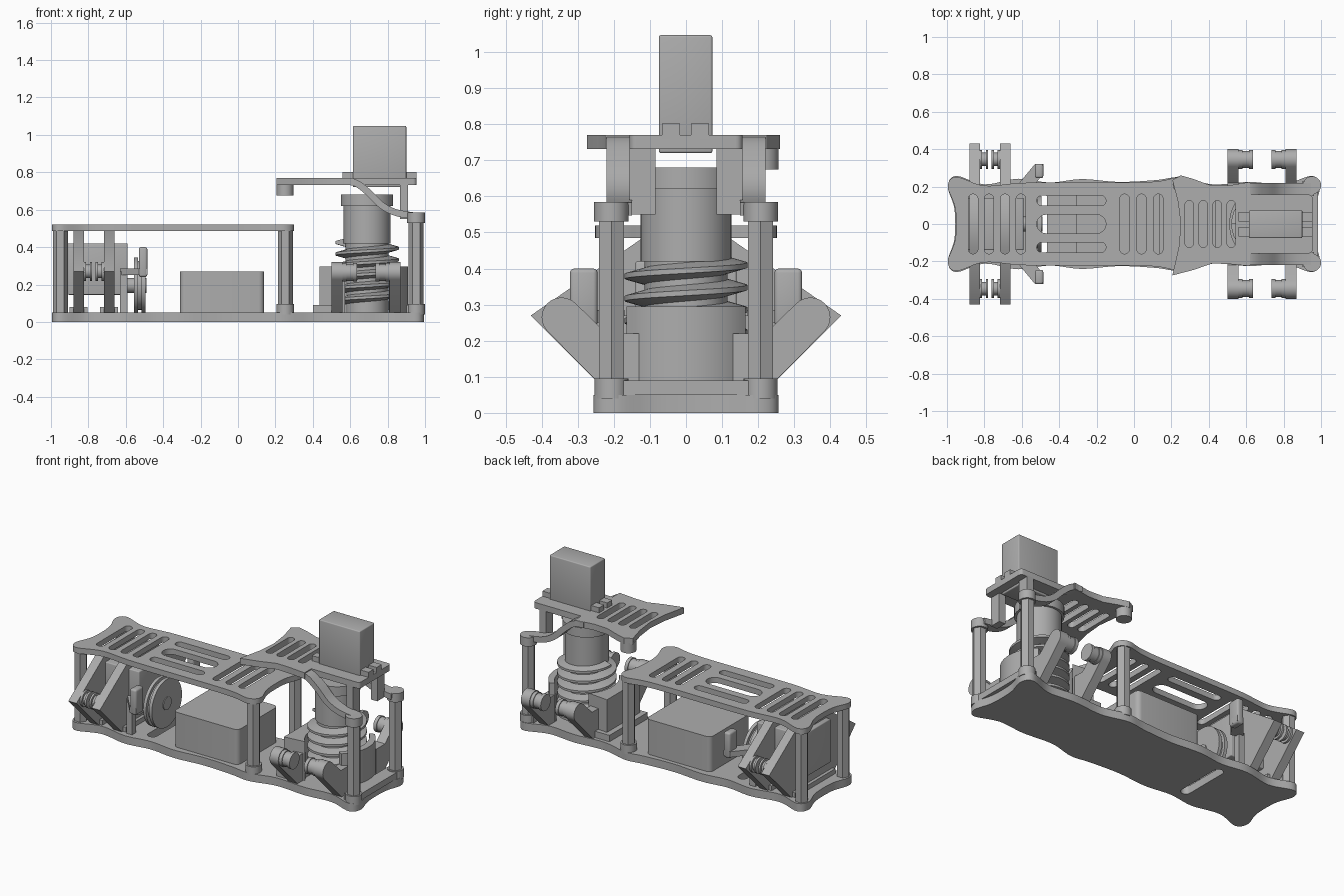
import bpy, bmesh, math
from mathutils import Vector

if "Cube" in bpy.data.objects:
    bpy.data.objects.remove(bpy.data.objects["Cube"], do_unlink=True)

GREY = (0.42, 0.42, 0.42, 1)
grey = bpy.data.materials.new("plain_grey")
grey.use_nodes = True
grey.diffuse_color = GREY
grey.node_tree.nodes["Principled BSDF"].inputs["Base Color"].default_value = GREY


def finish(name, bm):
    bmesh.ops.remove_doubles(bm, verts=bm.verts, dist=0.0001)
    bmesh.ops.recalc_face_normals(bm, faces=bm.faces)
    mesh = bpy.data.meshes.new(name)
    bm.to_mesh(mesh)
    bm.free()
    mesh.materials.append(grey)
    ob = bpy.data.objects.new(name, mesh)
    bpy.context.collection.objects.link(ob)
    bpy.ops.object.select_all(action='DESELECT')
    ob.select_set(True)
    bpy.context.view_layer.objects.active = ob
    bpy.ops.object.shade_smooth_by_angle(angle=math.radians(35))
    return ob


def box(name, x, y, z, bevel=0):
    bm = bmesh.new()
    bmesh.ops.create_cube(bm, size=1)
    for v in bm.verts:
        v.co = Vector([(r[0] + r[1]) / 2 + c * (r[1] - r[0]) for r, c in zip((x, y, z), v.co)])
    if bevel:
        bmesh.ops.bevel(bm, geom=bm.edges[:], offset=bevel, segments=3, affect='EDGES', profile=0.5)
    return finish(name, bm)


def prism(name, axis, lo, hi, outline, holes=()):
    """Extrude a flat outline, with optional holes, along an axis."""
    curve = bpy.data.curves.new(name + "_profile", 'CURVE')
    curve.dimensions = '2D'
    curve.fill_mode = 'BOTH'
    curve.extrude = (hi - lo) / 2
    for loop in (outline, *holes):
        sp = curve.splines.new('POLY')
        sp.points.add(len(loop) - 1)
        for p, co in zip(sp.points, loop):
            p.co = (co[0], co[1], 0, 1)
        sp.use_cyclic_u = True
    temp = bpy.data.objects.new(name + "_profile", curve)
    bpy.context.collection.objects.link(temp)
    mesh = bpy.data.meshes.new_from_object(temp.evaluated_get(bpy.context.evaluated_depsgraph_get()))
    bm = bmesh.new()
    bm.from_mesh(mesh)
    bpy.data.objects.remove(temp)
    bpy.data.curves.remove(curve)
    bpy.data.meshes.remove(mesh)
    mid = (lo + hi) / 2
    for v in bm.verts:
        a, b, c = v.co
        v.co = {'Z': (a, b, c + mid), 'X': (c + mid, a, b), 'Y': (a, mid - c, b)}[axis]
    return finish(name, bm)


def circle(a, b, r, sides=32):
    return [(a + r * math.cos(math.tau * i / sides),
             b + r * math.sin(math.tau * i / sides)) for i in range(sides)]


def rounded(a0, a1, b0, b1, r):
    """Rectangle outline with rounded corners."""
    pts = []
    for k, (a, b) in enumerate(((a1 - r, b1 - r), (a0 + r, b1 - r), (a0 + r, b0 + r), (a1 - r, b0 + r))):
        for i in range(6):
            t = (k + i / 5 * 0.98 + 0.01) * math.pi / 2
            pts.append((a + r * math.cos(t), b + r * math.sin(t)))
    return pts


def slot(a0, a1, b0, b1):
    return rounded(a0, a1, b0, b1, min(a1 - a0, b1 - b0) / 2)


def smooth(pts, steps=6, closed=True):
    """Catmull-Rom curve through the points."""
    pts = [Vector(p) for p in pts]
    n = len(pts)
    out = []
    for i in range(n if closed else n - 1):
        if closed:
            a, b, c, d = (pts[(i + k) % n] for k in (-1, 0, 1, 2))
        else:
            a, b, c, d = (pts[min(max(i + k, 0), n - 1)] for k in (-1, 0, 1, 2))
        for s in range(steps):
            t = s / steps
            out.append((2 * b + (c - a) * t + (2 * a - 5 * b + 4 * c - d) * t * t
                        + (3 * b - a - 3 * c + d) * t ** 3) / 2)
    return out if closed else out + [pts[-1]]


def both_sides(half):
    return half + [(x, -y) for x, y in reversed(half)]


def thread(name, x, z0, z1, turns, inner, outer, width):
    bm = bmesh.new()
    steps = int(turns * 32)
    section = ((inner, -width), (outer, -width * 0.3), (outer, width * 0.3), (inner, width))
    rows = []
    for i in range(steps + 1):
        t = math.tau * i / 32
        z = z0 + (z1 - z0) * i / steps
        rows.append([bm.verts.new((x + r * math.cos(t), r * math.sin(t), z + h)) for r, h in section])
    for p, q in zip(rows, rows[1:]):
        for k in range(4):
            bm.faces.new((p[k], p[(k + 1) % 4], q[(k + 1) % 4], q[k]))
    bm.faces.new(rows[0])
    bm.faces.new(rows[-1])
    return finish(name, bm)


# Scalloped base with one crosswise slot
base = both_sides([(-0.96, 0.08), (-0.995, 0.2), (-0.95, 0.257), (-0.8, 0.212), (-0.62, 0.242),
                   (-0.45, 0.222), (-0.28, 0.24), (-0.08, 0.225), (0.12, 0.235), (0.25, 0.25),
                   (0.42, 0.212), (0.62, 0.225), (0.8, 0.212), (0.95, 0.257), (0.995, 0.2), (0.965, 0.08)])
prism("base_plate", 'Z', 0, 0.05, smooth(base), [slot(-0.525, -0.465, -0.17, 0.17)])
box("end_rib", (0.9, 0.985), (-0.23, 0.23), (0.05, 0.09))

# Slotted deck
deck = both_sides([(-0.955, 0.08), (-0.995, 0.2), (-0.95, 0.252), (-0.8, 0.205), (-0.6, 0.22),
                   (-0.3, 0.222), (0, 0.222), (0.14, 0.23), (0.25, 0.25), (0.3, 0.2), (0.265, 0.08)])
holes = [slot(x - 0.025, x + 0.025, -0.16, 0.16)
         for x in (-0.86, -0.775, -0.69, -0.605, -0.05, 0.04, 0.13)]
holes += [slot(-0.52, -0.15, y - w, y + w) for y, w in ((-0.125, 0.027), (0, 0.05), (0.125, 0.027))]
prism("deck_plate", 'Z', 0.485, 0.52, smooth(deck), holes)

# Hexagonal posts with round bosses
for y in (-0.207, 0.207):
    for x, top in ((-0.95, 0.49), (0.253, 0.49), (0.952, 0.54)):
        prism("post", 'Z', 0.04, top, circle(x, y, 0.04, 6))
    for x in (0.253, 0.952):
        prism("post_foot", 'Z', 0.04, 0.095, circle(x, y, 0.047))
    prism("head_boss", 'Z', 0.53, 0.585, circle(0.952, y, 0.048))

# Head plate, one corner boss and the motor mount
head = [(0.205, -0.275), (0.32, -0.245), (0.42, -0.21), (0.52, -0.215), (0.62, -0.225),
        (0.62, 0.225), (0.5, 0.205), (0.4, 0.21), (0.32, 0.24), (0.25, 0.26),
        (0.205, 0.235), (0.235, 0.12), (0.25, 0), (0.24, -0.12)]
prism("head_plate", 'Z', 0.732, 0.77, head,
      [slot(x - 0.023, x + 0.023, -0.125, 0.125) for x in (0.295, 0.37, 0.445, 0.52)])
prism("head_corner_boss", 'Z', 0.675, 0.74, circle(0.252, 0.212, 0.045))
prism("motor_mount", 'Z', 0.732, 0.77, rounded(0.58, 0.955, -0.157, 0.157, 0.02))
box("motor_body", (0.615, 0.9), (-0.075, 0.073), (0.72, 1.047), 0.006)
for x in (0.56, 0.9):
    for y in (-0.066, 0.014):
        box("motor_tab", (x, x + 0.055), (y, y + 0.05), (0.76, 0.802))

# Curved arms dropping to the end posts, and mount legs
path = smooth([(0.56, 0.752), (0.63, 0.742), (0.7, 0.69), (0.77, 0.622), (0.85, 0.583), (0.96, 0.565)], 5, False)
lower, upper = [], []
for i, p in enumerate(path):
    d = path[min(i + 1, len(path) - 1)] - path[max(i - 1, 0)]
    n = Vector((-d.y, d.x)).normalized() * 0.018
    lower.append(p - n)
    upper.append(p + n)
for s in (-1, 1):
    lo, hi = sorted((s * 0.15, s * 0.22))
    prism("head_arm", 'Y', lo, hi, lower + upper[::-1])
    lo, hi = sorted((s * 0.085, s * 0.157))
    box("mount_leg", (0.865, 0.91), (lo, hi), (0.55, 0.74))

# Drive screw
AXIS = 0.69
prism("drive_cap", 'Z', 0.62, 0.68, circle(AXIS, 0, 0.14, 48))
prism("drive_drum", 'Z', 0.42, 0.625, circle(AXIS, 0, 0.126, 48))
prism("screw_core", 'Z', 0.05, 0.43, circle(AXIS, 0, 0.115, 48))
thread("screw_thread", AXIS, 0.085, 0.425, 5.5, 0.11, 0.17, 0.024)

# Cradle with a round bore, open at both sides
arc = [math.asin(0.165 / 0.22) * (i / 8 - 1) for i in range(17)]
bore = [(0.178 * math.cos(t), 0.2 * math.sin(t)) for t in arc]
shell = [(0.22 * math.cos(t), 0.22 * math.sin(t)) for t in arc]
prism("cradle_end_wall", 'Z', 0.04, 0.295,
      [(AXIS + x, y) for x, y in shell] + [(AXIS + x, y) for x, y in reversed(bore)])
prism("cradle_inner_wall", 'Z', 0.04, 0.295,
      [(0.435, -0.165), *[(AXIS - x, y) for x, y in bore], (0.435, 0.165)])
box("cradle_step", (0.4, 0.55), (-0.19, 0.19), (0.04, 0.09))


def roller(x0, x1, y, z, r):
    """Pulley with a flange at each end."""
    prism("roller", 'X', x0, x1, circle(y, z, r))
    w = (x1 - x0) * 0.28
    prism("roller_flange", 'X', x0, x0 + w, circle(y, z, 0.05))
    prism("roller_flange", 'X', x1 - w, x1, circle(y, z, 0.05))


# Rounded roller arms beside the screw
for s in (-1, 1):
    tip = [(0.345 + 0.055 * math.cos(t), 0.265 + 0.055 * math.sin(t))
           for t in [math.radians(-45 + 180 * i / 12) for i in range(13)]]
    arm = [(0.13, 0.04), (0.2, 0.04)] + tip + [(0.22, 0.22), (0.13, 0.22)]
    arm = [(s * y, z) for y, z in arm]
    for x0, x1, r0, r1 in ((0.5, 0.56, 0.56, 0.635), (0.81, 0.87, 0.735, 0.81)):
        prism("screw_side_arm", 'X', x0, x1, arm)
        roller(r0, r1, s * 0.345, 0.265, 0.045)

# Pointed frames, motor and rollers at the far end
frame = [(-0.2, 0.04), (0.2, 0.04), (0.43, 0.27), (0.12, 0.485), (-0.12, 0.485), (-0.43, 0.27)]
for x in (-0.88, -0.717):
    prism("pointed_frame", 'X', x, x + 0.056, frame)
    box("frame_foot", (x - 0.02, x + 0.076), (-0.2, 0.2), (0.04, 0.08))
for s in (-1, 1):
    roller(-0.824, -0.78, s * 0.345, 0.27, 0.036)
    roller(-0.761, -0.717, s * 0.345, 0.27, 0.036)
box("rear_motor", (-0.91, -0.59), (-0.14, 0.14), (0.145, 0.42), 0.006)

# Turning disc with side levers
prism("disc_shaft", 'X', -0.6, -0.49, circle(0, 0.195, 0.04))
for x in (-0.555, -0.515):
    prism("disc_flange", 'X', x, x + 0.02, circle(0, 0.195, 0.15, 48))
prism("disc_core", 'X', -0.55, -0.5, circle(0, 0.195, 0.13, 48))
for s in (-1, 1):
    lo, hi = sorted((s * 0.245, s * 0.322))
    box("lever_tip", (-0.53, -0.485), (lo, hi), (0.24, 0.4), 0.012)
    bar = [(-0.63, s * 0.2), (-0.56, s * 0.17), (-0.485, s * 0.27), (-0.485, s * 0.32), (-0.53, s * 0.32)]
    prism("lever_bar", 'Z', 0.25, 0.285, bar)
    lo, hi = sorted((s * 0.17, s * 0.21))
    box("lever_post", (-0.63, -0.59), (lo, hi), (0.04, 0.27))

# Battery box with rounded upright edges
prism("battery_box", 'Z', 0.045, 0.27, rounded(-0.31, 0.14, -0.2, 0.2, 0.03))
